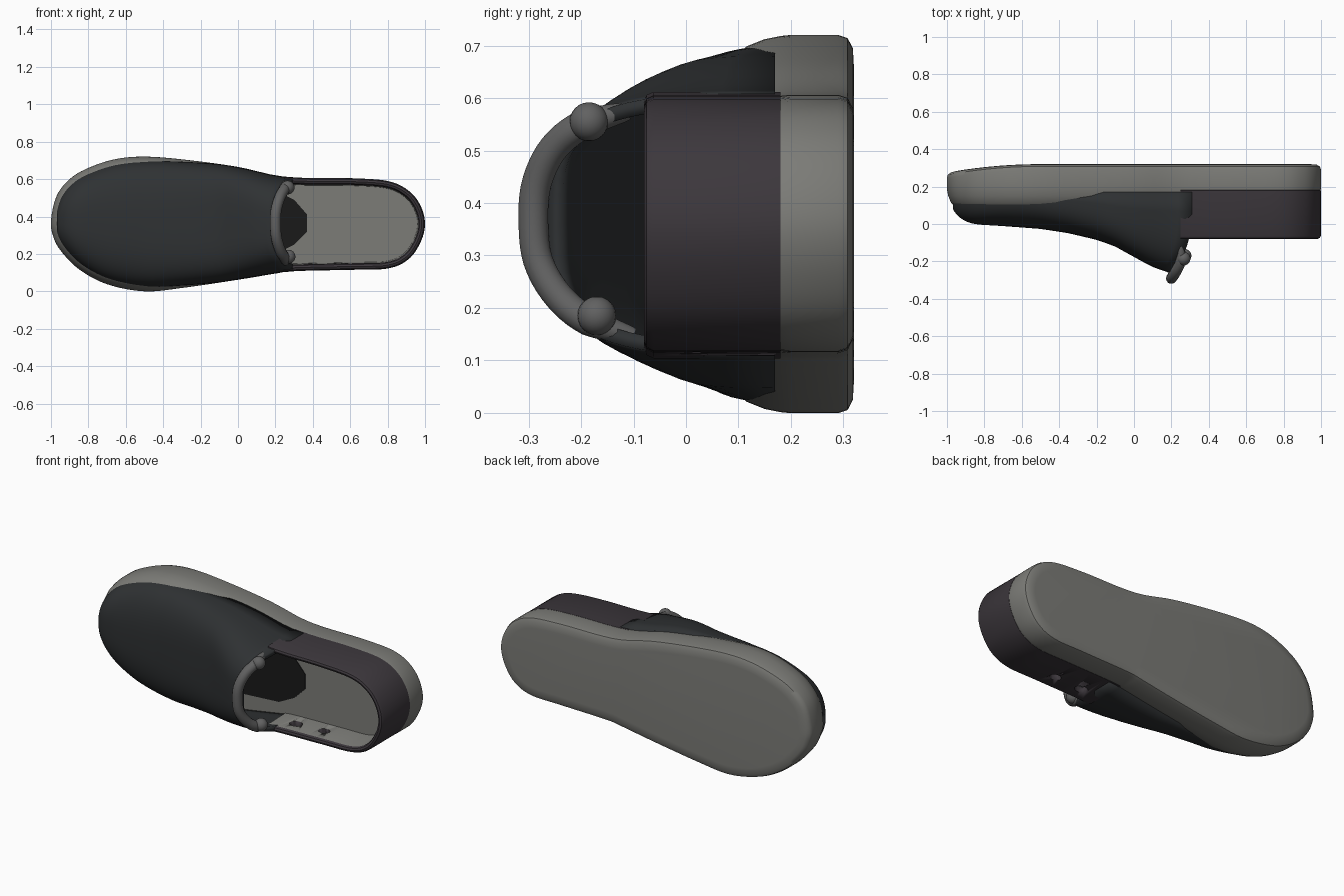
import bpy, bmesh, math
from mathutils import Vector, Matrix

if "Cube" in bpy.data.objects:
    bpy.data.objects.remove(bpy.data.objects["Cube"])


def material(name, c):
    m = bpy.data.materials.new(name)
    m.diffuse_color = (*c, 1)
    m.use_nodes = True
    m.node_tree.nodes["Principled BSDF"].inputs["Base Color"].default_value = m.diffuse_color
    return m


SOLE = material("sole_grey", (0.2, 0.2, 0.185))
DARK = material("upper_dark", (0.028, 0.031, 0.033))
HEEL = material("heel_dark", (0.045, 0.038, 0.045))
TRIM = material("trim_grey", (0.12, 0.12, 0.12))
BLACK = material("insole_black", (0.01, 0.01, 0.01))


def spline(pts, n, closed):
    # Catmull-Rom sampling
    pts = [Vector(p) for p in pts]
    k, out = len(pts), []
    for i in range(k if closed else k - 1):
        q = [pts[j % k] if closed else pts[min(max(j, 0), k - 1)] for j in range(i - 1, i + 3)]
        for s in range(n):
            t = s / n
            out.append(0.5 * (2 * q[1] + (q[2] - q[0]) * t + (2 * q[0] - 5 * q[1] + 4 * q[2] - q[3]) * t * t
                              + (3 * q[1] - q[0] - 3 * q[2] + q[3]) * t ** 3))
    if not closed:
        out.append(pts[-1])
    return out


def interp(table, x):
    if x <= table[0][0]:
        return table[0][1]
    for (a, b), (c, d) in zip(table, table[1:]):
        if x <= c:
            return b + (d - b) * (x - a) / (c - a)
    return table[-1][1]


def loft(name, rows, mat, wrap=False, cap=False, angle=40, inner=None):
    bm = bmesh.new()
    vs = [[bm.verts.new(p) for p in r] for r in rows]
    n = len(rows[0])
    for a, b in zip(vs, vs[1:]):
        for i in range(n if wrap else n - 1):
            j = (i + 1) % n
            f = bm.faces.new((a[i], a[j], b[j], b[i]))
            f.material_index = 1 if inner and i in inner else 0
    if cap:
        bm.faces.new(vs[0])
        bm.faces.new(vs[-1])
    bmesh.ops.recalc_face_normals(bm, faces=bm.faces)
    return finish(name, bm, mat, angle)


def finish(name, bm, mat, angle=40):
    me = bpy.data.meshes.new(name)
    bm.to_mesh(me)
    bm.free()
    ob = bpy.data.objects.new(name, me)
    bpy.context.collection.objects.link(ob)
    me.materials.append(mat)
    bpy.ops.object.select_all(action='DESELECT')
    ob.select_set(True)
    bpy.context.view_layer.objects.active = ob
    bpy.ops.object.shade_smooth_by_angle(angle=math.radians(angle))
    return ob


# Footprint outline in (x, z), clockwise from the toe
OUT = spline([(-1, .38), (-.97, .51), (-.9, .60), (-.8, .66), (-.65, .708), (-.48, .72), (-.25, .70), (0, .665),
              (.2, .62), (.35, .607), (.6, .605), (.8, .59), (.91, .54), (.975, .46), (1, .36), (.975, .26),
              (.91, .17), (.8, .122), (.6, .115), (.3, .108), (.2, .095), (0, .062), (-.3, .018), (-.5, 0),
              (-.7, .038), (-.85, .118), (-.95, .22), (-.99, .3)], 6, True)
N = len(OUT)
FLOOR = .1


def inset(i, d):
    t = (OUT[(i + 2) % N] - OUT[i - 2]).normalized()
    return OUT[i] + Vector((t.y, -t.x)) * d


def toe_lift(x, y):
    # the underside curls up slightly at the toe
    return y - (0.045 * max(0, (-x - .5) / .5) ** 2 if y > .22 else 0)


# Sole with footbed, sloping lip and rounded bottom edge
rows = []
for d, y in [(.06, FLOOR), (.036, .1), (.022, .115), (.008, .15), (.002, .18), (0, .2), (0, .29), (.006, .308), (.025, .318), (.06, .32)]:
    pts = [inset(i, d) for i in range(N)]
    rows.append([(p.x, toe_lift(p.x, y), p.y) for p in pts])
loft("sole", rows, SOLE, wrap=True, cap=True)

# Heel wall running around the open back, light on the inside
rows = []
for i in range(N):
    if OUT[i].x < .24:
        continue
    sec = []
    for d, y in [(.001, .18), (.001, -.062), (.007, -.075), (.018, -.08), (.029, -.075), (.035, -.062), (.042, .18), (.02, .19)]:
        p = inset(i, d)
        sec.append((p.x, y, p.y))
    rows.append(sec)
wall = loft("heel_wall", rows, HEEL, wrap=True, cap=True, inner=(5,))
wall.data.materials.append(SOLE)

# Vent holes in the lower side of the wall
bm = bmesh.new()
for x, y, r in [(.37, .015, .03), (.55, .02, .026)]:
    m = Matrix.Translation((x, y, .12)) @ Matrix.Diagonal((1.3, 1, 1, 1))
    bmesh.ops.create_cone(bm, cap_ends=True, segments=16, radius1=r, radius2=r, depth=.16, matrix=m)
cutter = finish("vent_cutter", bm, HEEL)
cutter.hide_render = True
cutter.hide_set(True)
mod = wall.modifiers.new("vents", 'BOOLEAN')
mod.object = cutter
mod.operation = 'DIFFERENCE'
mod.solver = 'EXACT'

# Domed vamp over the toe, open towards the heel
BASE = .17
PEAK = [(-1, .0), (-.9, .0), (-.7, -.012), (-.5, -.027), (-.35, -.05), (-.2, -.085), (-.1, -.12), (0, -.175),
        (.1, -.23), (.2, -.265)]
half = [i for i in range(N) if OUT[i].x < .5]


def edge(d):
    top = [inset(i, d) for i in half if i < N // 2]
    bot = [inset(i, d) for i in half if i > N // 2] + [inset(0, d)]
    return sorted((p.x, p.y) for p in top), sorted((p.x, p.y) for p in bot)


wide, narrow = edge(.014), edge(.038)
X0, X1, S, A = -.955, .2, 44, 36
rows = []
for s in range(S + 1):
    x = X0 + (X1 - X0) * (s / S) ** 1.7
    k = min(1, max(0, (x + .5) / .4))
    e = .74 - .21 * min(1, max(0, (x + .6) / .5)) + .05 * min(1, max(0, x / .2))
    q = max(0, 1 - (x - X0) / .16)
    h = (BASE - interp(PEAK, x) - .015) * (1 - q ** 3 * .7) ** .5
    row = []
    for a in range(A + 1):
        t = math.pi * a / A
        co, si = math.cos(t), max(0, math.sin(t))
        # the opening's edge sweeps back down both sides
        px = x + .11 * co * co * max(0, (x + .1) / .3) ** 2
        hi = interp(narrow[0], px) * (1 - k) + interp(wide[0], px) * k
        lo = interp(narrow[1], px) * (1 - k) + interp(wide[1], px) * k
        z = (hi + lo) / 2 + (hi - lo) / 2 * math.copysign(abs(co) ** e, co)
        row.append((px, BASE - h * si ** e, z))
    rows.append(row)
vamp = loft("vamp", rows, DARK, angle=60)
sol = vamp.modifiers.new("thickness", 'SOLIDIFY')
sol.thickness = .028
sol.offset = 0

# Rolled collar strap over the instep
path = spline([(.25, -.11, .575), (.25, -.195, .55), (.225, -.252, .505), (.205, -.284, .44), (.2, -.291, .37),
               (.205, -.282, .29), (.225, -.243, .222), (.25, -.185, .175), (.25, -.1, .145)], 5, False)
rows = []
for i, p in enumerate(path):
    t = (path[min(i + 1, len(path) - 1)] - path[max(i - 1, 0)]).normalized()
    u = Vector((1, 0, 0))
    u = (u - t * u.dot(t)).normalized()
    v = t.cross(u)
    r = .029 - .012 * max(0, abs(2 * i / (len(path) - 1) - 1) - .75) / .25
    rows.append([p + (u * math.cos(a) + v * math.sin(a)) * r for a in [math.tau * j / 14 for j in range(14)]])
loft("collar_strap", rows, TRIM, wrap=True, cap=True)

# Knobs at both ends of the strap
for n, c in [("upper", (.265, -.185, .555)), ("lower", (.27, -.17, .185))]:
    bm = bmesh.new()
    bmesh.ops.create_uvsphere(bm, u_segments=20, v_segments=12, radius=.037, matrix=Matrix.Translation(c))
    finish("collar_knob_" + n, bm, TRIM)

# Dark insole patch showing in the opening
bm = bmesh.new()
shape = [(-.6, .15), (.2, .2), (.3, .25), (.37, .32), (.37, .41), (.3, .49), (.2, .54), (-.6, .58)]
bm.faces.new([bm.verts.new((x, FLOOR - .004, z)) for x, z in shape])
ext = bmesh.ops.extrude_face_region(bm, geom=bm.faces[:])
bmesh.ops.translate(bm, vec=(0, .01, 0), verts=[g for g in ext["geom"] if isinstance(g, bmesh.types.BMVert)])
bmesh.ops.recalc_face_normals(bm, faces=bm.faces)
finish("insole_patch", bm, BLACK)
